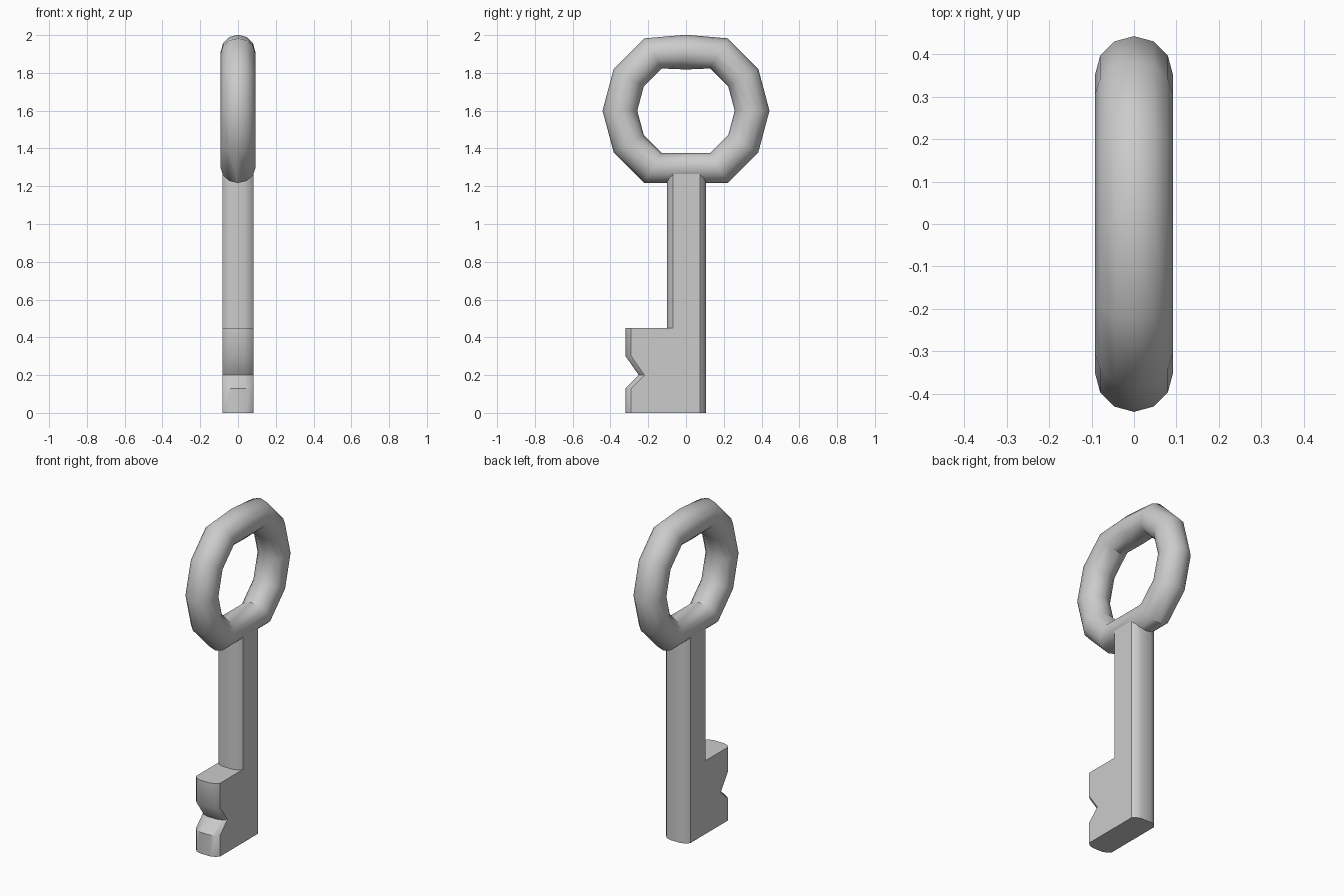
import bpy, bmesh, math

if "Cube" in bpy.data.objects:
    bpy.data.objects.remove(bpy.data.objects["Cube"])


def loft(name, rings, closed):
    """Skin equal-length vertex rings; closed joins last to first, else caps the ends."""
    bm = bmesh.new()
    rows = [[bm.verts.new(p) for p in ring] for ring in rings]
    n = len(rows[0])
    for i in range(len(rows) if closed else len(rows) - 1):
        a, b = rows[i], rows[(i + 1) % len(rows)]
        for j in range(n):
            k = (j + 1) % n
            bm.faces.new((a[j], a[k], b[k], b[j]))
    if not closed:
        bm.faces.new(rows[0])
        bm.faces.new(rows[-1])
    bmesh.ops.recalc_face_normals(bm, faces=bm.faces[:])
    mesh = bpy.data.meshes.new(name)
    bm.to_mesh(mesh)
    bm.free()
    obj = bpy.data.objects.new(name, mesh)
    bpy.context.collection.objects.link(obj)
    bpy.ops.object.select_all(action='DESELECT')
    obj.select_set(True)
    bpy.context.view_layer.objects.active = obj
    bpy.ops.object.shade_smooth_by_angle(angle=math.radians(40))
    return obj


# Bow: twelve-sided ring, slightly flattened at the top, straight at the bottom
sections = []
for i in range(12):
    if i == 9:
        continue  # no corner where the shaft joins
    a = math.radians(30 * i)
    major = 0.31 if i == 3 else 0.35
    ring = []
    for j in range(12):
        t = math.radians(30 * j)
        r = major + 0.092 * math.cos(t)
        ring.append((0.092 * math.sin(t), r * math.cos(a), 1.6 + r * math.sin(a)))
    sections.append(ring)
loft("bow_ring", sections, True)

# Shaft and notched bit: one side profile, pulled in at the sides to round its edges
front = [(-0.32, 0), (-0.32, 0.13), (-0.25, 0.2), (-0.32, 0.3),
         (-0.32, 0.45), (-0.1, 0.45), (-0.1, 1.29)]
back = [(0.105, 1.29), (0.105, 0)]
slices = []
for x, d in [(-0.082, 0.03), (-0.065, 0.011), (-0.035, 0), (0.035, 0), (0.065, 0.011), (0.082, 0.03)]:
    slices.append([(x, y + d, z) for y, z in front] + [(x, y - d, z) for y, z in back])
loft("shaft_and_bit", slices, False)
